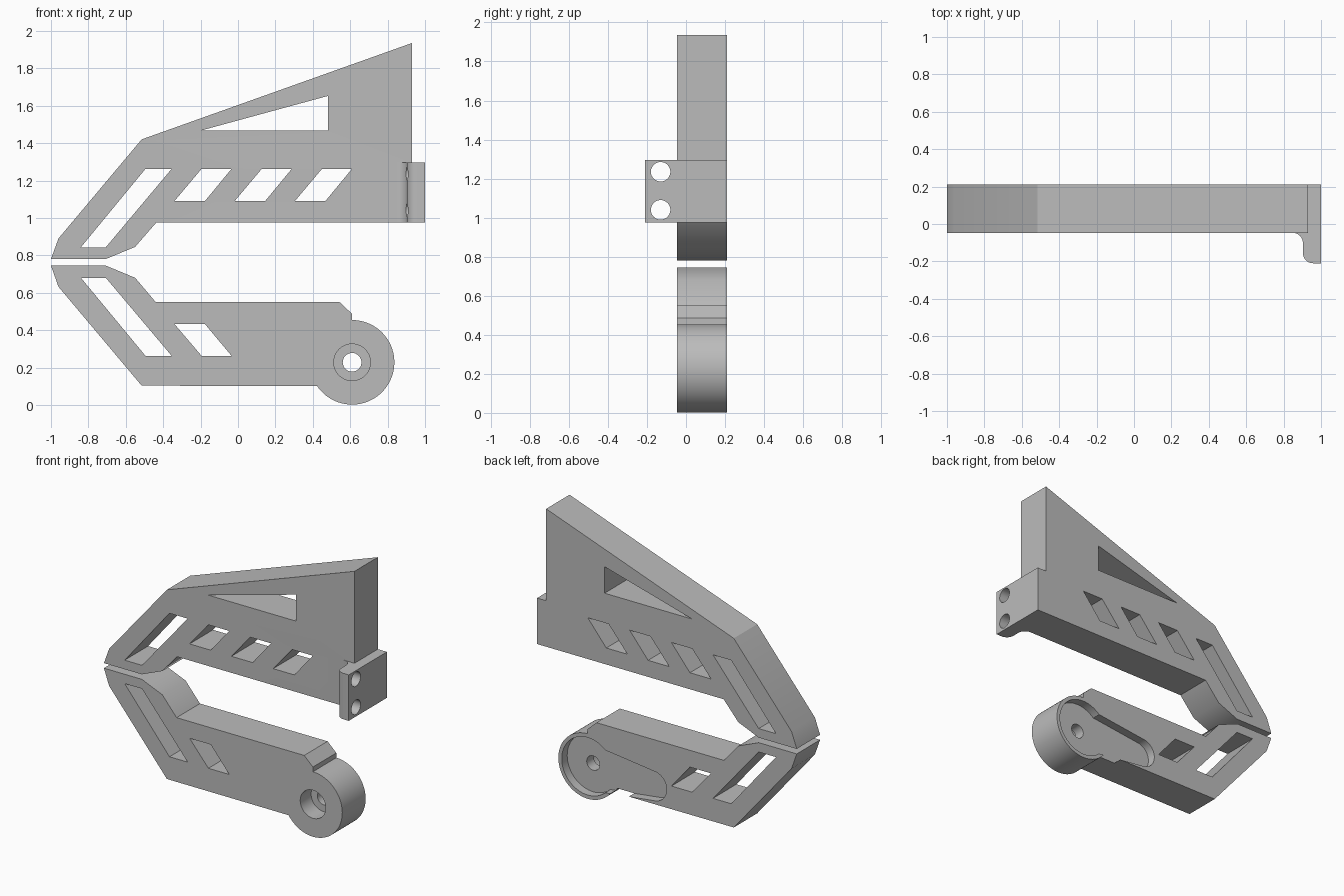
import bpy, bmesh
from math import sin, cos, radians
from mathutils import Vector

if "Cube" in bpy.data.objects:
    bpy.data.objects.remove(bpy.data.objects["Cube"], do_unlink=True)

FRONT, BACK = -0.047, 0.21
grey = bpy.data.materials.new("plain_grey")
grey.use_nodes = True
colour = (0.5, 0.5, 0.5, 1)
grey.diffuse_color = colour
grey.node_tree.nodes["Principled BSDF"].inputs["Base Color"].default_value = colour


def arc(cx, cy, r, a0, a1, n=24):
    """Points on an arc, angles in degrees, both ends included."""
    steps = [radians(a0 + (a1 - a0) * i / n) for i in range(n + 1)]
    return [(cx + r * cos(a), cy + r * sin(a)) for a in steps]


def circle(cx, cy, r, n=48):
    return arc(cx, cy, r, 0, 360, n)[:-1]


def prism(name, outline, lo, hi, axis="y"):
    """Extrude a closed outline along one axis."""
    place = {"x": lambda a, b, d: (d, a, b),
             "y": lambda a, b, d: (a, d, b),
             "z": lambda a, b, d: (a, b, d)}[axis]
    bm = bmesh.new()
    face = bm.faces.new([bm.verts.new(place(a, b, lo)) for a, b in outline])
    side = bmesh.ops.extrude_face_region(bm, geom=[face])
    verts = [v for v in side["geom"] if isinstance(v, bmesh.types.BMVert)]
    bmesh.ops.translate(bm, verts=verts, vec=Vector(place(0, 0, hi - lo)))
    bmesh.ops.recalc_face_normals(bm, faces=bm.faces)
    mesh = bpy.data.meshes.new(name)
    bm.to_mesh(mesh)
    bm.free()
    mesh.materials.append(grey)
    obj = bpy.data.objects.new(name, mesh)
    bpy.context.collection.objects.link(obj)
    return obj


def combine(obj, tool, operation="DIFFERENCE"):
    """Apply a boolean and remove the tool object."""
    tool.hide_render = True
    mod = obj.modifiers.new("cut", "BOOLEAN")
    mod.operation, mod.object, mod.solver = operation, tool, "EXACT"
    bpy.context.view_layer.objects.active = obj
    bpy.ops.object.modifier_apply(modifier=mod.name)
    bpy.data.objects.remove(tool, do_unlink=True)


def window(obj, outline):
    combine(obj, prism("window_cutter", outline, FRONT - 0.1, BACK + 0.1))


def finish(obj):
    bpy.ops.object.select_all(action="DESELECT")
    obj.select_set(True)
    bpy.context.view_layer.objects.active = obj
    bpy.ops.object.shade_smooth_by_angle(angle=radians(30))


# Upper jaw plate
upper = prism("upper_jaw", [
    (-1, 0.78), (-0.96, 0.89), (-0.515, 1.42), (0.93, 1.935), (0.93, 0.975),
    (-0.437, 0.975), (-0.55, 0.845), (-0.707, 0.78)], FRONT, BACK)

# Mounting foot with rounded toe and filleted root
r = 0.055
foot = prism("mounting_foot", [(1, BACK), (1, -0.21)]
             + arc(0.903 + r, -0.21 + r, r, 270, 180, 10)
             + arc(0.903 - r, FRONT - r, r, 0, 90, 10)
             + [(0.903 - r, 0.1), (0.9, 0.1), (0.9, BACK)], 0.975, 1.295, "z")
combine(upper, foot, "UNION")
for z in (1.04, 1.235):
    combine(upper, prism("screw_cutter", circle(-0.13, z, 0.05, 32), 0.8, 1.1, "x"))

# Upper windows: triangle, long slot, three slanted openings
window(upper, [(-0.195, 1.468), (0.48, 1.468), (0.48, 1.652)])
window(upper, [(-0.84, 0.843), (-0.707, 0.843), (-0.355, 1.262), (-0.495, 1.262)])
for i in range(3):
    s = 0.322 * i
    window(upper, [(s - 0.34, 1.09), (s - 0.177, 1.09),
                   (s - 0.035, 1.262), (s - 0.195, 1.262)])
finish(upper)

# Lower jaw plate with round pivot end
px, pz = 0.61, 0.228
lower = prism("lower_jaw", [
    (-1, 0.745), (-0.707, 0.745), (-0.55, 0.68), (-0.44, 0.55),
    (0.543, 0.55), (px, 0.487)]
    + arc(px, pz, 0.226, 90, -146, 64)
    + [(-0.515, 0.103), (-0.96, 0.632)], FRONT, BACK)

# Lower windows
window(lower, [(-0.84, 0.68), (-0.707, 0.68), (-0.355, 0.263), (-0.495, 0.263)])
window(lower, [(-0.34, 0.433), (-0.177, 0.433), (-0.035, 0.263), (-0.195, 0.263)])

# Pivot hole, front counterbore and rear lever pocket
window(lower, circle(px, pz, 0.05, 32))
combine(lower, prism("bore_cutter", circle(px, pz, 0.098), FRONT - 0.1, FRONT + 0.12))
floor = BACK - 0.06
pocket = prism("pocket_cutter", circle(px, pz, 0.2, 64), floor, BACK + 0.1)
arm = prism("arm_cutter", [(px, pz - 0.165), (px, pz + 0.165)]
            + arc(0.105, pz, 0.103, 90, 270), floor, BACK + 0.1)
combine(pocket, arm, "UNION")
combine(lower, pocket)
finish(lower)
